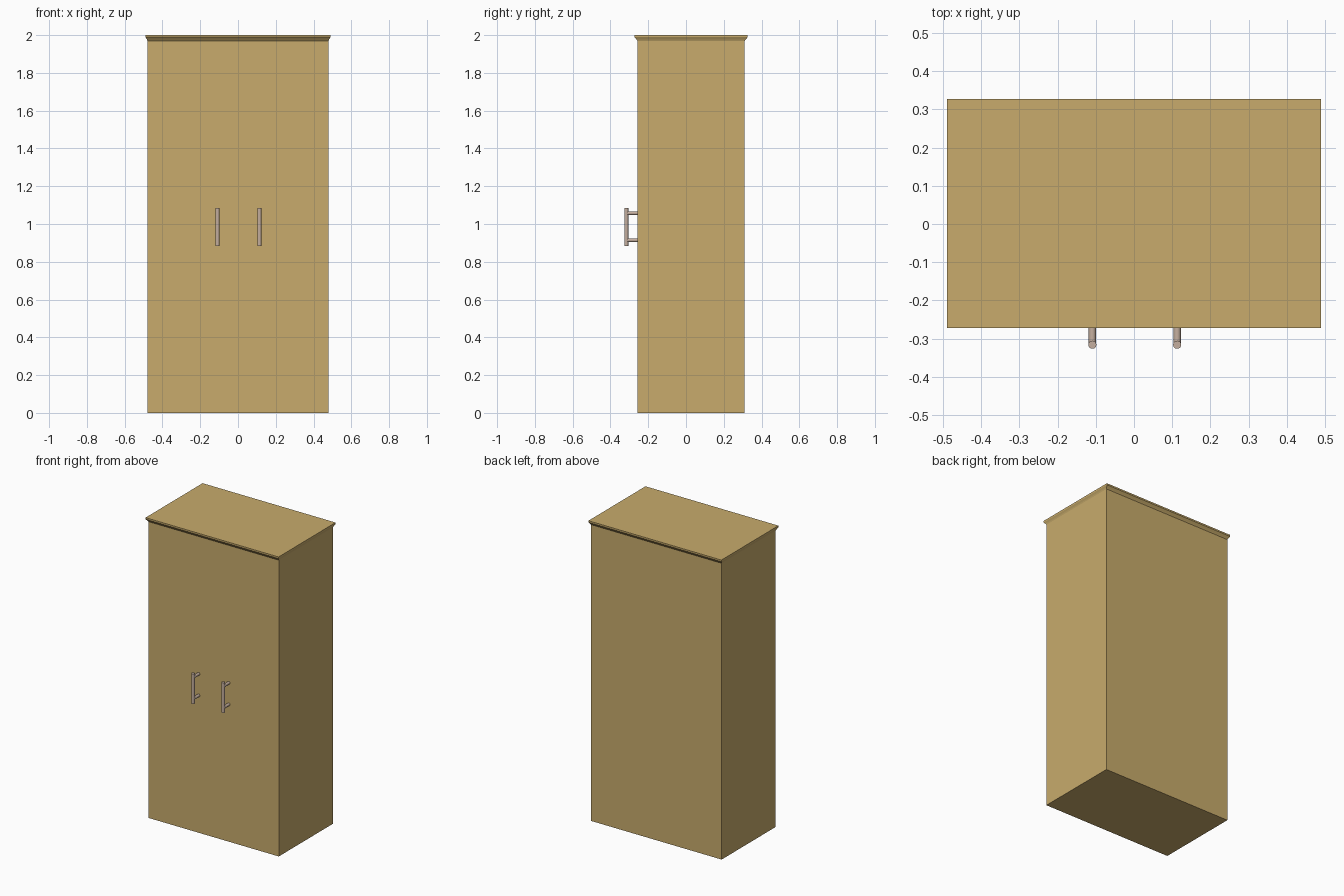
import bpy, bmesh, math
from mathutils import Matrix, Vector

if "Cube" in bpy.data.objects:
    bpy.data.objects.remove(bpy.data.objects["Cube"])


def material(name, rgb):
    m = bpy.data.materials.new(name)
    m.diffuse_color = (*rgb, 1)
    m.use_nodes = True
    m.node_tree.nodes["Principled BSDF"].inputs["Base Color"].default_value = m.diffuse_color
    return m


wood = material("oak", (0.58, 0.41, 0.15))
metal = material("brushed_metal", (0.56, 0.43, 0.35))
CY = 0.027          # depth centre of the cabinet
HX, HY = 0.48, 0.284  # half width and half depth of the body


def finish(bm, name, mat):
    bmesh.ops.recalc_face_normals(bm, faces=bm.faces)
    me = bpy.data.meshes.new(name)
    bm.to_mesh(me)
    bm.free()
    ob = bpy.data.objects.new(name, me)
    me.materials.append(mat)
    bpy.context.collection.objects.link(ob)
    return ob


def stacked_rectangles(name, levels, mat):
    """Loft rectangles given as (half x, half y, z)."""
    bm = bmesh.new()
    rings = [[bm.verts.new((sx * hx, CY + sy * hy, z))
              for sx, sy in ((-1, -1), (1, -1), (1, 1), (-1, 1))]
             for hx, hy, z in levels]
    for a, b in zip(rings, rings[1:]):
        for i in range(4):
            j = (i + 1) % 4
            bm.faces.new((a[i], a[j], b[j], b[i]))
    bm.faces.new(rings[0][::-1])
    bm.faces.new(rings[-1])
    return finish(bm, name, mat)


def add_rod(bm, start, end, radius):
    start, end = Vector(start), Vector(end)
    d = end - start
    turn = d.to_track_quat('Z', 'Y').to_matrix().to_4x4()
    bmesh.ops.create_cone(bm, cap_ends=True, segments=24, radius1=radius,
                          radius2=radius, depth=d.length,
                          matrix=Matrix.Translation((start + end) / 2) @ turn)


# Cabinet body
stacked_rectangles("cabinet_body", [(HX, HY, 0), (HX, HY, 1.97)], wood)

# Flared cornice with a flat lip
stacked_rectangles("cornice", [(HX, HY, 1.97), (HX + 0.003, HY + 0.006, 1.978),
                               (HX + 0.009, HY + 0.0155, 1.989),
                               (HX + 0.009, HY + 0.0155, 2.0)], wood)

# Bar handles, each with two posts
for side, x in (("left", -0.109), ("right", 0.113)):
    bm = bmesh.new()
    add_rod(bm, (x, -0.316, 0.883), (x, -0.316, 1.084), 0.0105)
    for z in (0.914, 1.057):
        add_rod(bm, (x, -0.312, z), (x, CY - HY + 0.003, z), 0.0095)
    handle = finish(bm, side + "_handle", metal)
    bpy.ops.object.select_all(action='DESELECT')
    handle.select_set(True)
    bpy.context.view_layer.objects.active = handle
    bpy.ops.object.shade_smooth_by_angle(angle=math.radians(35))
